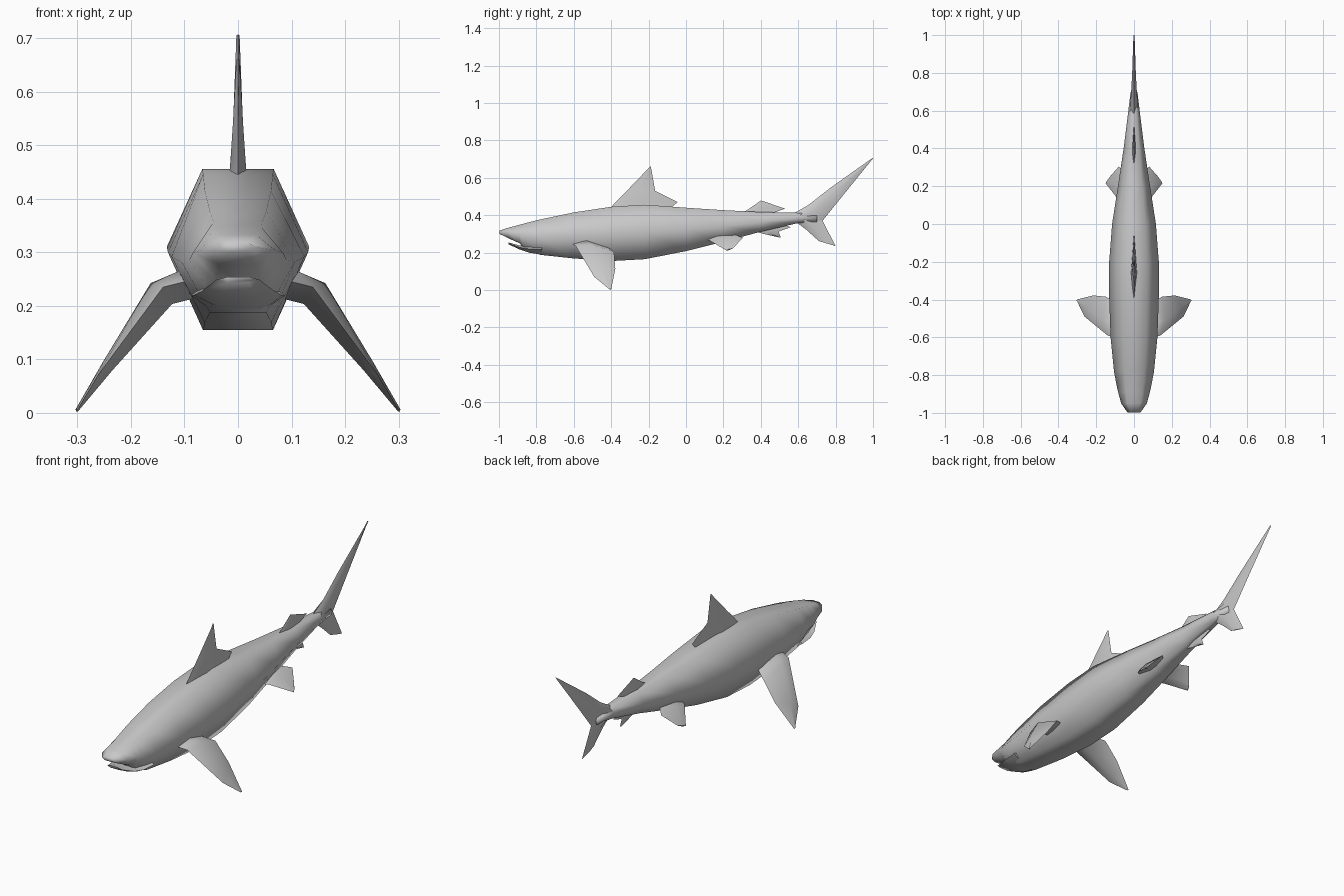
import bpy, bmesh, math
from mathutils import Vector

skin = bpy.data.materials.new("shark_grey")
skin.diffuse_color = (0.58, 0.58, 0.58, 1)


def loft(name, rings, angle):
    """Skin a list of equal-length point rings and cap both ends."""
    bm = bmesh.new()
    loops = [[bm.verts.new(p) for p in ring] for ring in rings]
    n = len(loops[0])
    for a, b in zip(loops, loops[1:]):
        for i in range(n):
            j = (i + 1) % n
            bm.faces.new((a[i], a[j], b[j], b[i]))
    bm.faces.new(loops[0])
    bm.faces.new(loops[-1])
    bmesh.ops.recalc_face_normals(bm, faces=bm.faces)
    me = bpy.data.meshes.new(name)
    bm.to_mesh(me)
    bm.free()
    me.materials.append(skin)
    ob = bpy.data.objects.new(name, me)
    bpy.context.collection.objects.link(ob)
    bpy.ops.object.select_all(action='DESELECT')
    ob.select_set(True)
    bpy.context.view_layer.objects.active = ob
    bpy.ops.object.shade_smooth_by_angle(angle=math.radians(angle))
    return ob


def hexagon(y, top, bottom, half):
    """Six-sided body section, widest at mid height."""
    mid = (top + bottom) / 2
    k = half * 0.5
    return [(k, y, top), (half, y, mid), (k, y, bottom),
            (-k, y, bottom), (-half, y, mid), (-k, y, top)]


def fin(name, sections, side=1):
    """Loft diamond sections given as (leading point, trailing point, half thickness)."""
    secs = [(Vector(a), Vector(b), t) for a, b, t in sections]
    chord = secs[0][1] - secs[0][0]
    span = (secs[-1][0] + secs[-1][1] - secs[0][0] - secs[0][1]) / 2
    nrm = chord.cross(span).normalized()
    rings = []
    for a, b, t in secs:
        m = a.lerp(b, 0.4)
        rings.append([Vector((p.x * side, p.y, p.z)) for p in (a, m + nrm * t, b, m - nrm * t)])
    return loft(name, rings, 60)


def flat(*secs):
    """Centre-plane sections from (y, z) pairs."""
    return [((0, *a), (0, *b), t) for a, b, t in secs]


# body: y, top, bottom, half width
body = [(-0.997, 0.318, 0.300, 0.035), (-0.95, 0.333, 0.277, 0.068),
        (-0.89, 0.349, 0.250, 0.084), (-0.86, 0.357, 0.215, 0.091),
        (-0.78, 0.377, 0.188, 0.106), (-0.60, 0.415, 0.169, 0.124),
        (-0.40, 0.445, 0.155, 0.131), (-0.22, 0.456, 0.165, 0.133),
        (0.00, 0.440, 0.208, 0.116), (0.20, 0.427, 0.258, 0.085),
        (0.40, 0.417, 0.312, 0.055), (0.60, 0.413, 0.358, 0.030),
        (0.70, 0.400, 0.365, 0.018)]
loft("body", [hexagon(*s) for s in body], 89)

# lower jaw, leaving a gap under the snout for the mouth
jaw = [(-0.948, 0.254, 0.244, 0.040), (-0.89, 0.238, 0.217, 0.068),
       (-0.84, 0.240, 0.200, 0.082), (-0.77, 0.250, 0.189, 0.088)]
loft("lower_jaw", [hexagon(*s) for s in jaw], 89)

# centre-line fins
fin("dorsal_fin", flat(((-0.42, 0.42), (-0.09, 0.43), 0.018),
                       ((-0.372, 0.475), (-0.045, 0.47), 0.014),
                       ((-0.312, 0.535), (-0.165, 0.53), 0.010),
                       ((-0.192, 0.660), (-0.188, 0.66), 0.003)))
fin("rear_dorsal_fin", flat(((0.28, 0.40), (0.46, 0.41), 0.010),
                            ((0.335, 0.433), (0.53, 0.435), 0.008),
                            ((0.40, 0.478), (0.41, 0.476), 0.003)))
fin("anal_fin", flat(((0.32, 0.33), (0.50, 0.36), 0.010),
                     ((0.37, 0.312), (0.56, 0.335), 0.008),
                     ((0.42, 0.299), (0.495, 0.313), 0.006),
                     ((0.50, 0.281), (0.507, 0.280), 0.003)))
fin("tail_upper_lobe", flat(((0.58, 0.412), (0.60, 0.36), 0.026),
                            ((0.655, 0.455), (0.73, 0.37), 0.016),
                            ((0.77, 0.545), (0.82, 0.482), 0.010),
                            ((0.998, 0.707), (1.0, 0.704), 0.003)))
fin("tail_lower_lobe", flat(((0.58, 0.37), (0.67, 0.42), 0.024),
                            ((0.64, 0.325), (0.73, 0.37), 0.014),
                            ((0.71, 0.262), (0.80, 0.235), 0.003)))

# paired fins
pectoral = [((0.08, -0.61, 0.25), (0.08, -0.43, 0.235), 0.034),
            ((0.14, -0.59, 0.235), (0.148, -0.385, 0.205), 0.028),
            ((0.262, -0.49, 0.070), (0.215, -0.378, 0.115), 0.012),
            ((0.300, -0.412, 0.006), (0.303, -0.400, 0.003), 0.003)]
pelvic = [((0.04, 0.10, 0.27), (0.03, 0.25, 0.30), 0.018),
          ((0.08, 0.125, 0.265), (0.08, 0.305, 0.28), 0.012),
          ((0.150, 0.215, 0.212), (0.128, 0.25, 0.222), 0.004)]
for label, side in (("right", 1), ("left", -1)):
    fin(label + "_pectoral_fin", pectoral, side)
    fin(label + "_pelvic_fin", pelvic, side)
